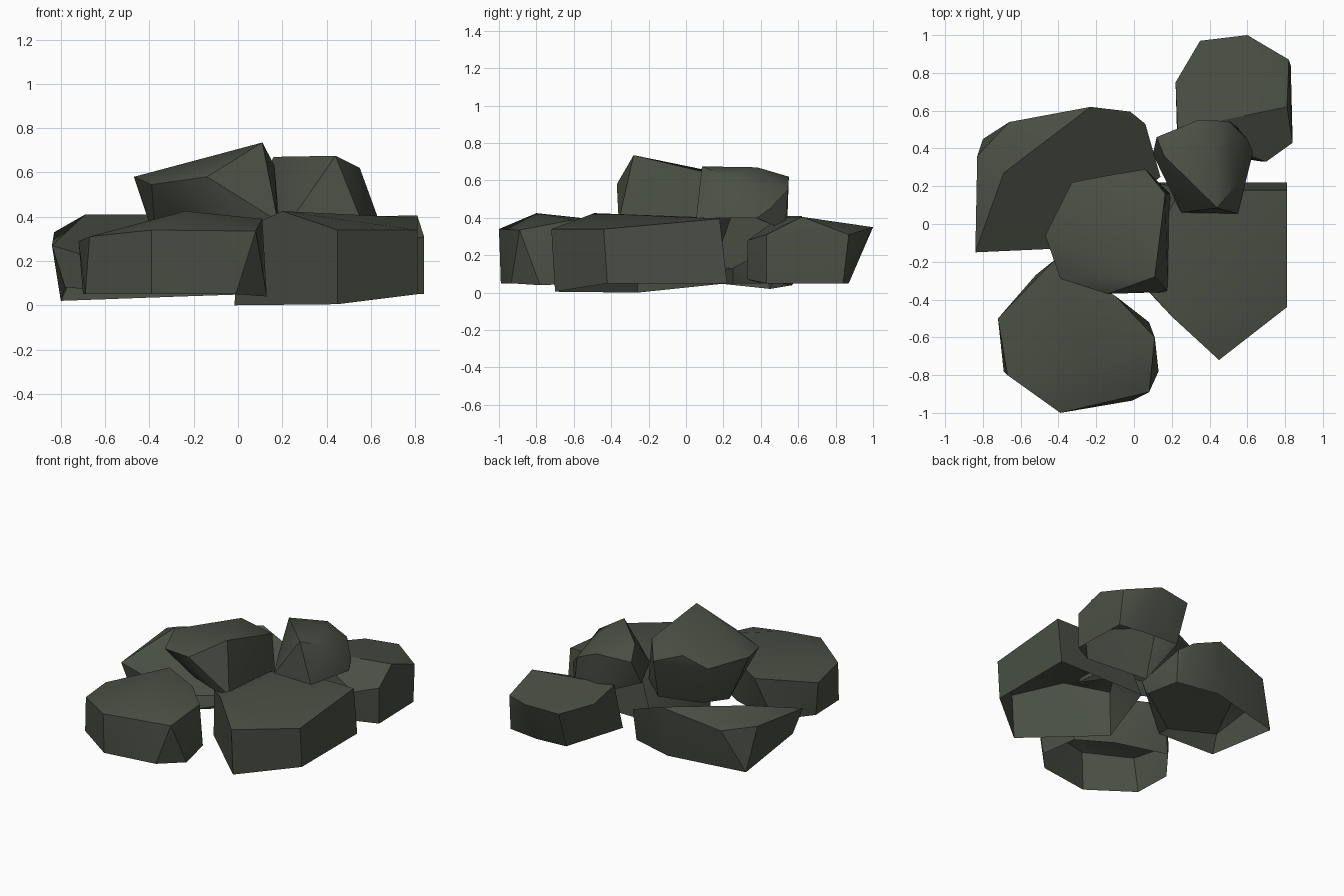
import bpy, bmesh, math

stone = bpy.data.materials.new("mossy_grey_stone")
stone.diffuse_color = (0.068, 0.078, 0.058, 1)


def rock(name, crown, base):
    """Faceted boulder shell: hull of crown and base corners, open underneath."""
    bm = bmesh.new()
    for p in crown + base:
        bm.verts.new(p)
    bmesh.ops.convex_hull(bm, input=bm.verts[:])
    loose = [v for v in bm.verts if not v.link_faces]
    bmesh.ops.delete(bm, geom=loose, context='VERTS')
    bmesh.ops.recalc_face_normals(bm, faces=bm.faces[:])
    # merge nearly flat triangles into broad facets, then open the underside
    bmesh.ops.dissolve_limit(bm, angle_limit=math.radians(3),
                             verts=bm.verts[:], edges=bm.edges[:])
    bm.normal_update()
    under = [f for f in bm.faces if f.normal.z < -0.8]
    bmesh.ops.delete(bm, geom=under, context='FACES')
    me = bpy.data.meshes.new(name)
    bm.to_mesh(me)
    bm.free()
    me.materials.append(stone)
    ob = bpy.data.objects.new(name, me)
    bpy.context.collection.objects.link(ob)
    bpy.ops.object.select_all(action='DESELECT')
    ob.select_set(True)
    bpy.context.view_layer.objects.active = ob
    bpy.ops.object.shade_smooth_by_angle(angle=math.radians(30))
    return ob


# lower ring of four large rocks
rock("front_left_rock",
     [(-.72, -.5, .29), (-.67, -.8, .31), (-.39, -1, .34), (.08, -.89, .335),
      (.11, -.6, .39), (-.24, -.8, .425), (-.1, -.38, .38), (-.42, -.19, .36)],
     [(-.69, -.78, .05), (-.39, -.99, .05), (-.01, -.935, .05), (.13, -.78, .04),
      (.08, -.52, .05), (-.15, -.38, .05), (-.52, -.27, .05), (-.7, -.5, .05)])

rock("front_right_rock",
     [(.2, -.49, .425), (.45, -.72, .34), (.81, -.44, .34), (.81, .18, .395),
      (.25, .18, .4), (-.01, -.26, .33)],
     [(-.015, -.26, 0), (.45, -.7, .005), (.81, -.42, .05), (.81, .22, .05),
      (.12, .22, .05)])

rock("back_left_rock",
     [(-.84, -.15, .27), (-.83, .36, .33), (-.69, .27, .41), (-.23, .62, .41),
      (-.66, .54, .32), (-.02, .595, .33), (.06, .53, .28), (.14, .25, .13),
      (-.4, -.13, .14)],
     [(-.8, .45, .02), (-.78, -.12, .08), (-.3, -.1, .05), (.05, .5, .05),
      (.1, .25, .05), (-.25, .57, .04)])

rock("back_right_rock",
     [(.22, .75, .36), (.35, .97, .335), (.6, 1, .35), (.82, .87, .31),
      (.84, .43, .31), (.81, .62, .405), (.7, .33, .28), (.23, .5, .4)],
     [(.23, .4, .05), (.36, .87, .06), (.6, .87, .05), (.83, .84, .05),
      (.84, .43, .05), (.68, .33, .07)])

# two smaller rocks resting on top
rock("centre_top_rock",
     [(.11, -.28, .735), (-.14, -.37, .58), (-.39, -.29, .545), (-.47, -.06, .58),
      (-.33, .22, .56), (-.15, .255, .625), (.06, .29, .54), (.165, .16, .63)],
     [(.18, -.36, .38), (.05, -.34, .375), (-.2, -.22, .36), (-.37, .03, .28),
      (-.22, .13, .25), (.19, .16, .33), (.1, .18, .23)])

rock("right_top_rock",
     [(.44, .085, .675), (.16, .36, .67), (.43, .38, .67), (.55, .22, .62),
      (.34, .55, .62), (.5, .545, .55), (.6, .45, .45), (.12, .46, .58),
      (.22, .15, .49)],
     [(.63, .38, .4), (.55, .055, .4), (.25, .06, .4), (.1, .37, .4),
      (.34, .54, .33), (.53, .53, .33)])
